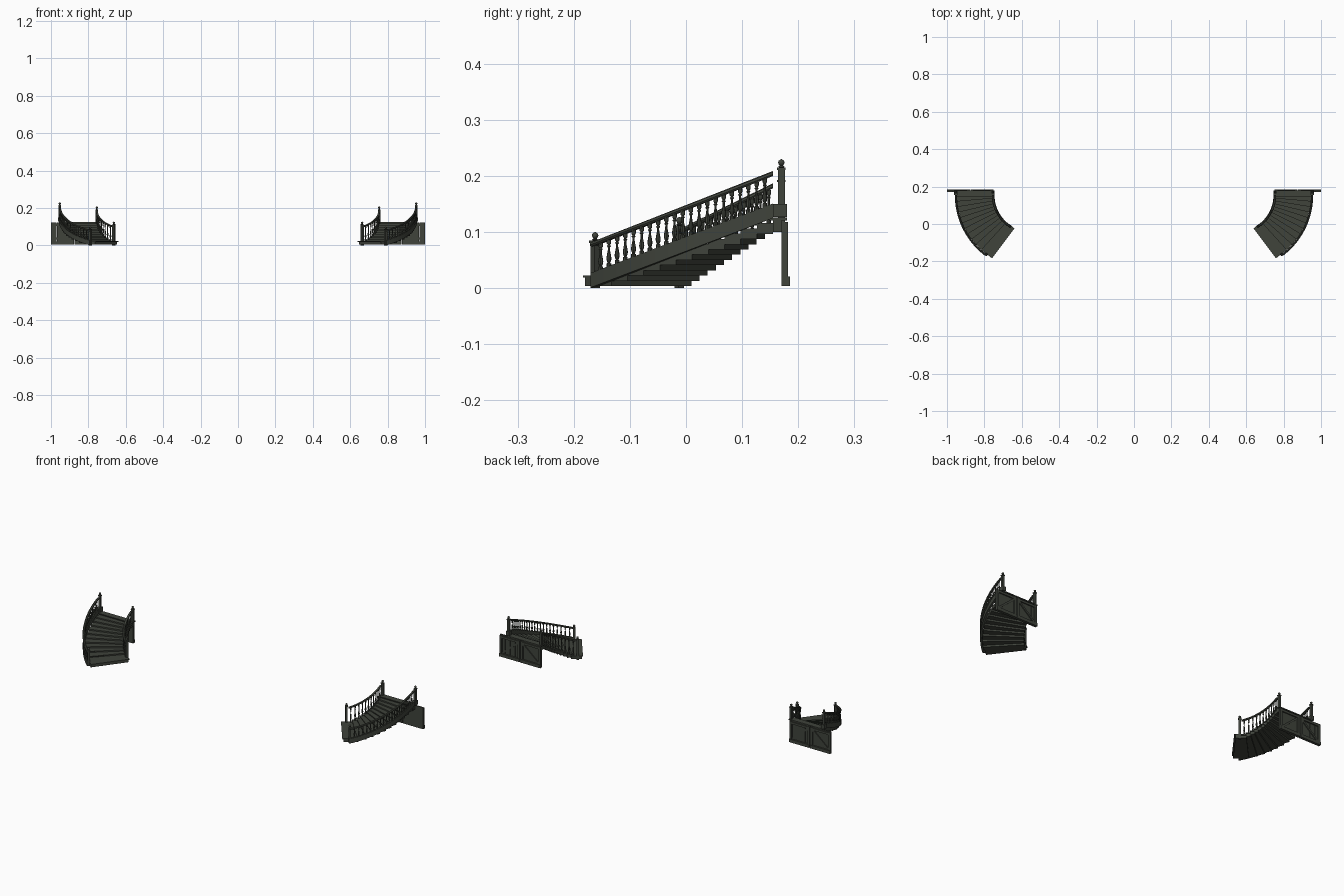
import bpy, bmesh, math
from mathutils import Matrix, Vector

if "Cube" in bpy.data.objects:
    bpy.data.objects.remove(bpy.data.objects["Cube"])

CX, CY = 0.55, 0.155          # centre of the stair curve (right-hand stair)
R_IN, R_OUT = 0.2, 0.402
STEPS = 12

wood = bpy.data.materials.new("dark_wood")
wood.diffuse_color = (0.05, 0.056, 0.044, 1)
wood.use_nodes = True
wood.node_tree.nodes["Principled BSDF"].inputs["Base Color"].default_value = wood.diffuse_color


def at(t, r):
    """Plan position on the curve: t = 0 at the foot, 1 at the top."""
    s = 0.8 * (1 - t)
    return Vector((CX + r * math.sqrt(1 - s * s), CY - r * s, 0))


def finish(name, bm, smooth=False):
    """Make the object and mirror it to the other stair."""
    bmesh.ops.recalc_face_normals(bm, faces=bm.faces)
    me = bpy.data.meshes.new(name)
    bm.to_mesh(me)
    bm.free()
    me.materials.append(wood)
    ob = bpy.data.objects.new(name, me)
    bpy.context.collection.objects.link(ob)
    ob.modifiers.new("other_side", 'MIRROR').use_mirror_merge = False
    if smooth:
        bpy.ops.object.select_all(action='DESELECT')
        ob.select_set(True)
        bpy.context.view_layer.objects.active = ob
        bpy.ops.object.shade_smooth_by_angle(angle=math.radians(40))


def box(bm, lo, hi, m=Matrix()):
    c = [(a + b) / 2 for a, b in zip(lo, hi)]
    d = [b - a for a, b in zip(lo, hi)]
    bmesh.ops.create_cube(bm, size=1, matrix=m @ Matrix.Translation(c) @ Matrix.Diagonal((*d, 1)))


def prism(bm, pts, z0, z1):
    a = [bm.verts.new((p.x, p.y, z0)) for p in pts]
    b = [bm.verts.new((p.x, p.y, z1)) for p in pts]
    bm.faces.new(a)
    bm.faces.new(b)
    for i in range(len(pts)):
        j = (i + 1) % len(pts)
        bm.faces.new((a[i], a[j], b[j], b[i]))


def sweep(name, r, section, z0, z1, smooth=False, n=28):
    """Carry a (radial, height) section up the curve."""
    bm = bmesh.new()
    rings = []
    for i in range(n + 1):
        t = i / n
        rings.append([bm.verts.new(at(t, r + dr) + Vector((0, 0, z0 + (z1 - z0) * t + dz)))
                      for dr, dz in section])
    k = len(section)
    for a, b in zip(rings, rings[1:]):
        for i in range(k):
            j = (i + 1) % k
            bm.faces.new((a[i], a[j], b[j], b[i]))
    bm.faces.new(rings[0])
    bm.faces.new(rings[-1])
    finish(name, bm, smooth)


def lathe(bm, profile, pos, height, sides=8):
    """Turned part; profile = (radius, fraction of height)."""
    rings = []
    for r, f in profile:
        rings.append([bm.verts.new((pos.x + r * math.cos(2 * math.pi * i / sides),
                                    pos.y + r * math.sin(2 * math.pi * i / sides),
                                    pos.z + f * height)) for i in range(sides)])
    for a, b in zip(rings, rings[1:]):
        for i in range(sides):
            j = (i + 1) % sides
            bm.faces.new((a[i], a[j], b[j], b[i]))
    bm.faces.new(rings[0])
    bm.faces.new(rings[-1])


# Steps: a recessed body with an overhanging tread board
bodies, treads = bmesh.new(), bmesh.new()
for k in range(STEPS - 1):
    t0, t1 = k / (STEPS - 1), (k + 1) / (STEPS - 1)
    top = 0.023 + k * 0.0093
    front = Vector((-0.8, -0.6, 0)) * 0.03 if k == 0 else Vector()
    nose = Vector((-0.8, -0.6, 0)) * 0.036 if k == 0 else Vector()
    tn = max(t0 - 0.018, 0)
    prism(bodies, [at(t0, R_IN) + front, at(t0, R_OUT - 0.006) + front,
                   at(t1, R_OUT - 0.006), at(t1, R_IN)], top - 0.019, top - 0.004)
    prism(treads, [at(tn, R_IN - 0.004) + nose, at(tn, R_OUT - 0.006) + nose,
                   at(t1, R_OUT - 0.006), at(t1, R_IN - 0.004)], top - 0.004, top)
box(bodies, (0.75, 0.155, 0.1), (0.95, 0.174, 0.121))
box(treads, (0.746, 0.148, 0.121), (0.952, 0.18, 0.126))
finish("step_bodies", bodies)
finish("treads", treads)

# Outer stringer with its block at the top
sweep("outer_stringer", R_OUT, [(-0.005, 0), (0.005, 0), (0.005, 0.026), (-0.005, 0.026)], 0.001, 0.125)
bm = bmesh.new()
box(bm, (0.943, 0.155, 0.127), (0.962, 0.18, 0.15))
finish("stringer_end_block", bm)

# Handrails
rail = [(-0.004, 0), (0.004, 0), (0.006, 0.003), (0.005, 0.007), (0, 0.009), (-0.005, 0.007), (-0.006, 0.003)]
sweep("outer_handrail", R_OUT, rail, 0.074, 0.2, True)
sweep("inner_handrail", R_IN + 0.004, rail, 0.098, 0.178, True)

# Turned balusters
turned = [(0.0042, 0), (0.0042, 0.13), (0.0022, 0.16), (0.0036, 0.22), (0.0046, 0.32), (0.0036, 0.45),
          (0.002, 0.62), (0.0019, 0.72), (0.0036, 0.77), (0.002, 0.82), (0.004, 0.87), (0.004, 1)]
bm = bmesh.new()
for i in range(1, 22):
    t = i / 22
    p = at(t, R_OUT)
    p.z = 0.026 + 0.124 * t
    lathe(bm, turned, p, 0.075 + 0.126 * t - p.z)
finish("outer_balusters", bm, True)
bm = bmesh.new()
for i in range(1, 12):
    t = (i - 0.5) / (STEPS - 1)
    p = at(t, R_IN + 0.004)
    p.z = 0.023 + (i - 1) * 0.0093
    lathe(bm, turned, p, 0.099 + 0.08 * t - p.z)
finish("inner_balusters", bm, True)

# Newel posts with ball finials
newels, finials = bmesh.new(), bmesh.new()
ball = [(0.004, 0), (0.006, 0.1), (0.003, 0.25), (0.005, 0.4), (0.0062, 0.6), (0.005, 0.82), (0.001, 1)]
foot = math.radians(-53)
for x, y, z0, z1, turn in [(0.79, -0.162, 0, 0.085, foot), (0.664, -0.012, 0, 0.112, foot),
                           (0.953, 0.17, 0.127, 0.215, 0), (0.755, 0.17, 0.12, 0.193, 0)]:
    m = Matrix.Translation((x, y, 0)) @ Matrix.Rotation(turn, 4, 'Z')
    box(newels, (-0.006, -0.006, z0), (0.006, 0.006, z1), m)
    box(newels, (-0.0075, -0.0075, z1 - 0.004), (0.0075, 0.0075, z1), m)
    lathe(finials, ball, Vector((x, y, z1)), 0.015, 10)
finish("newel_posts", newels)
finish("finials", finials, True)

# Pair of braced plank doors below the top landing
planks, frames = bmesh.new(), bmesh.new()
for x0, x1, lean in [(0.752, 0.874, 1), (0.878, 1.0, -1)]:
    w = (x1 - x0) / 4
    for i in range(4):
        box(planks, (x0 + i * w + 0.0006, 0.17, 0.004), (x0 + (i + 1) * w - 0.0006, 0.176, 0.122))
    for x in (x0, x1 - 0.014):
        box(frames, (x, 0.175, 0.004), (x + 0.014, 0.182, 0.118))
    box(frames, (x0, 0.172, 0.004), (x1, 0.185, 0.021))
    box(frames, (x0, 0.175, 0.104), (x1, 0.182, 0.116))
    dx, dz = (x1 - x0 - 0.022) * lean, 0.085
    m = Matrix.Translation(((x0 + x1) / 2, 0.178, 0.0625)) @ Matrix.Rotation(-math.atan2(dz, dx), 4, 'Y')
    L = math.hypot(dx, dz) / 2
    box(frames, (-L, -0.003, -0.005), (L, 0.003, 0.005), m)
finish("door_planks", planks)
finish("door_frames", frames)
